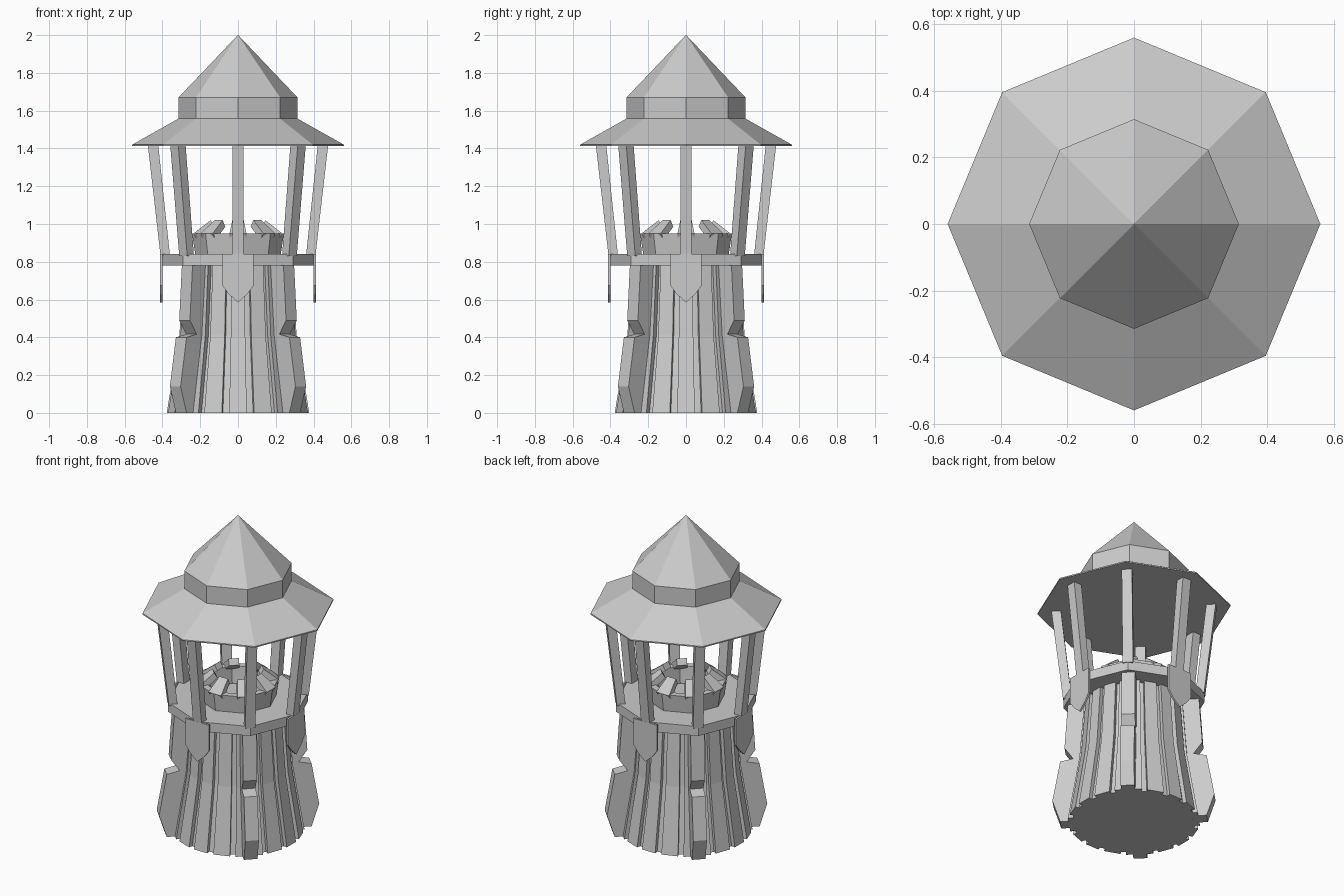
import bpy, bmesh
from math import cos, sin, radians
from mathutils import Matrix

if "Cube" in bpy.data.objects:
    bpy.data.objects.remove(bpy.data.objects["Cube"])


def finish(name, bm):
    bmesh.ops.recalc_face_normals(bm, faces=bm.faces)
    me = bpy.data.meshes.new(name)
    bm.to_mesh(me)
    bm.free()
    ob = bpy.data.objects.new(name, me)
    bpy.context.collection.objects.link(ob)
    return ob


def loft(name, rings, closed=False, angle=0):
    """Skin a list of equal-length point rings; cap the ends unless closed."""
    bm = bmesh.new()
    rot = Matrix.Rotation(radians(angle), 4, 'Z')
    vs = [[bm.verts.new(p) for p in ring] for ring in rings]
    pairs = list(zip(vs, vs[1:]))
    if closed:
        pairs.append((vs[-1], vs[0]))
    for a, b in pairs:
        n = len(a)
        for i in range(n):
            j = (i + 1) % n
            bm.faces.new((a[i], a[j], b[j], b[i]))
    if not closed:
        bm.faces.new(vs[0])
        bm.faces.new(vs[-1])
    bmesh.ops.remove_doubles(bm, verts=bm.verts, dist=0.0001)
    bm.transform(rot)
    return finish(name, bm)


def octagon(r, z):
    return [(r * cos(radians(45 * i)), r * sin(radians(45 * i)), z) for i in range(8)]


def rect(r, z, depth, width):
    d, w = depth / 2, width / 2
    return [(r - d, -w, z), (r + d, -w, z), (r + d, w, z), (r - d, w, z)]


def slab(name, profile, width, angle):
    """Radial (r, z) outline extruded sideways and turned to an angle."""
    loft(name, [[(r, y, z) for r, z in profile] for y in (-width / 2, width / 2)], angle=angle)


# Tower body: grooved plank cross-section tapering upward
quarter = [(-7, 0), (7, 0), (7, -.025), (13, -.025), (13, 0), (28, 0), (28, -.025),
           (33, -.025), (33, .005), (57, .005), (57, -.025), (62, -.025), (62, 0),
           (77, 0), (77, -.025), (83, -.025)]
section = [(a + 90 * k, d) for k in range(4) for a, d in quarter]
loft("plank_body", [[((R + d) * cos(radians(a)), (R + d) * sin(radians(a)), z)
                     for a, d in section] for R, z in ((.38, 0), (.313, .41), (.285, .785))])

# Diagonal buttresses: lower foot and upper bracket
for k in range(4):
    a = 45 + 90 * k
    slab("lower_buttress", [(.2, 0), (.425, 0), (.47, .14), (.425, .40), (.31, .425), (.2, .42)], .08, a)
    slab("upper_buttress", [(.2, .40), (.345, .41), (.40, .49), (.38, .785), (.2, .785)], .08, a)

# Balcony floor
loft("balcony", [octagon(.41, .78), octagon(.41, .84)])

# Shield plates on the four sides
half = [(.083, .84), (.083, .675), (.05, .63)]
outline = half + [(0, .585)] + [(-y, z) for y, z in reversed(half)]
for k in range(4):
    loft("shield_plate", [[(r, y, z) for y, z in outline] for r in (.4, .412)], angle=90 * k)

# Hearth ring with sloping bars
loft("hearth_ring", [octagon(.225, .83), octagon(.243, .95), octagon(.2, .95), octagon(.19, .83)], closed=True)
for k in range(8):
    rings = []
    for r, z, w in ((.235, .95, .09), (.145, 1.02, .06)):
        rings.append([(r, -w / 2, z), (r, w / 2, z), (r - .02, w / 2, z - .035), (r - .02, -w / 2, z - .035)])
    loft("hearth_bar", rings, angle=45 * k)

# Leaning posts
for k in range(8):
    loft("post", [rect(.385, .83, .05, .06), rect(.45, 1.42, .055, .06)], angle=45 * k)

# Stepped octagonal roof
bm_rings = [octagon(.56, 1.412), octagon(.56, 1.42), octagon(.315, 1.558), octagon(.315, 1.67), octagon(.001, 2.0)]
loft("roof", bm_rings)
